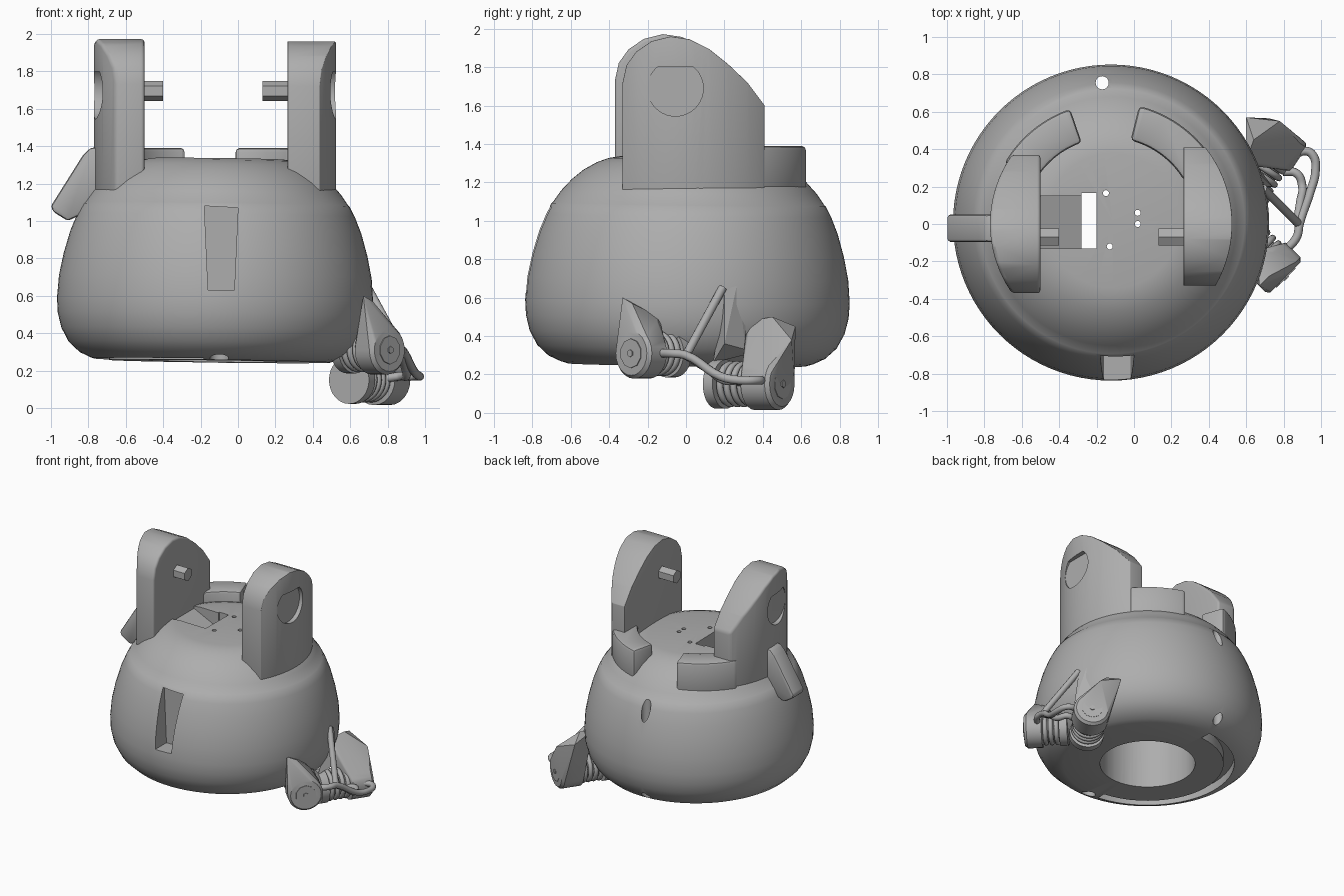
import bpy, bmesh, math
from mathutils import Vector, Matrix

if "Cube" in bpy.data.objects:
    bpy.data.objects.remove(bpy.data.objects["Cube"])

grey = bpy.data.materials.new("grey_plastic")
grey.use_nodes = True
colour = (0.42, 0.42, 0.42, 1)
grey.diffuse_color = colour
grey.node_tree.nodes["Principled BSDF"].inputs["Base Color"].default_value = colour
AXIS_X = -0.13


def make(name, bm):
    bmesh.ops.recalc_face_normals(bm, faces=bm.faces)
    mesh = bpy.data.meshes.new(name)
    bm.to_mesh(mesh)
    bm.free()
    ob = bpy.data.objects.new(name, mesh)
    bpy.context.collection.objects.link(ob)
    mesh.materials.append(grey)
    return ob


def select(ob):
    bpy.ops.object.select_all(action='DESELECT')
    ob.select_set(True)
    bpy.context.view_layer.objects.active = ob


def smooth(ob, degrees=32):
    select(ob)
    bpy.ops.object.shade_smooth_by_angle(angle=math.radians(degrees))
    return ob


def boolean(ob, cutter, operation='DIFFERENCE'):
    mod = ob.modifiers.new("cut", 'BOOLEAN')
    mod.operation, mod.object, mod.solver = operation, cutter, 'EXACT'
    select(ob)
    bpy.ops.object.modifier_apply(modifier=mod.name)
    bpy.data.objects.remove(cutter)


def bevel(ob, width, segments=3):
    mod = ob.modifiers.new("round", 'BEVEL')
    mod.width, mod.segments = width, segments
    mod.limit_method, mod.angle_limit = 'ANGLE', math.radians(35)
    select(ob)
    bpy.ops.object.modifier_apply(modifier=mod.name)


def rod(name, a, b, r, sides=32):
    a, b = Vector(a), Vector(b)
    bm = bmesh.new()
    turn = (b - a).to_track_quat('Z', 'Y').to_matrix().to_4x4()
    bmesh.ops.create_cone(bm, cap_ends=True, segments=sides, radius1=r, radius2=r,
                          depth=(b - a).length, matrix=Matrix.Translation((a + b) / 2) @ turn)
    return make(name, bm)


def prism(name, points, shift):
    bm = bmesh.new()
    face = bm.faces.new([bm.verts.new(p) for p in points])
    new = bmesh.ops.extrude_face_region(bm, geom=[face])["geom"]
    bmesh.ops.translate(bm, vec=shift, verts=[v for v in new if isinstance(v, bmesh.types.BMVert)])
    return make(name, bm)


def box(name, lo, hi):
    corners = [(lo[0], lo[1], lo[2]), (hi[0], lo[1], lo[2]), (hi[0], hi[1], lo[2]), (lo[0], hi[1], lo[2])]
    return prism(name, corners, (0, 0, hi[2] - lo[2]))


def ring_sector(name, r0, r1, z0, z1, start, end, steps=24):
    angles = [math.radians(start + (end - start) * i / steps) for i in range(steps + 1)]
    arc = lambda r, seq: [(AXIS_X + r * math.cos(a), r * math.sin(a), z0) for a in seq]
    return prism(name, arc(r1, angles) + arc(r0, angles[::-1]), (0, 0, z1 - z0))


# Round bowl body, slightly tilted
profile = [(0, .25), (.62, .25), (.66, .262), (.72, .29), (.78, .345), (.82, .42), (.84, .5),
           (.845, .58), (.836, .7), (.812, .82), (.778, .94), (.742, 1.03), (.713, 1.085),
           (.708, 1.088), (.665, 1.15), (.61, 1.21), (.55, 1.26), (.48, 1.3), (.42, 1.322),
           (.36, 1.332), (0, 1.332)]
bm = bmesh.new()
verts = [bm.verts.new((r, 0, z)) for r, z in profile]
edges = [bm.edges.new(pair) for pair in zip(verts, verts[1:])]
bmesh.ops.spin(bm, geom=verts + edges, cent=(0, 0, 0), axis=(0, 0, 1), angle=math.tau, steps=96)
bmesh.ops.remove_doubles(bm, verts=bm.verts, dist=1e-4)
tilt = Matrix.Rotation(.0125, 4, 'Y') @ Matrix.Rotation(-.013, 4, 'X')
bmesh.ops.transform(bm, matrix=Matrix.Translation((AXIS_X, 0, 0)) @ tilt, verts=bm.verts)
body = make("bowl_body", bm)

# Hollow core, bottom half-ring groove, front slot, drilled holes, top opening
boolean(body, rod("core_cut", (AXIS_X, 0, .1), (AXIS_X, 0, 1.16), .35, 64))
boolean(body, ring_sector("groove_cut", .56, .64, .1, .33, 95, 265))
boolean(body, prism("slot_cut", [(-.18, -.95, 1.08), (0, -.95, 1.07), (-.02, -.95, .63), (-.16, -.95, .63)],
                    (0, .26, 0)))
boolean(body, rod("front_hole_cut", (-.1, -.64, .1), (-.1, -.64, .4), .05))
boolean(body, rod("back_hole_cut", (-.17, .755, .1), (-.17, .755, 1.4), .035))
boolean(body, box("gap_cut", (-.28, -.13, 1), (-.2, .165, 1.5)))
boolean(body, prism("ramp_cut", [(-.5, -.13, 1.31), (-.27, -.13, 1.2), (-.27, -.13, 1.5), (-.5, -.13, 1.5)],
                    (0, .28, 0)))
for x, y in [(.02, .06), (.02, 0), (-.15, .165), (-.13, -.12)]:
    boolean(body, rod("pin_hole_cut", (x, y, 1.1), (x, y, 1.5), .016, 16))
smooth(body)

# Upright lugs, each with a flat-topped round recess and a hexagonal pin
lug_outline = [(-.33, 1.1), (-.33, 1.72), (-.31, 1.81), (-.26, 1.88), (-.18, 1.935), (-.08, 1.96),
               (.02, 1.945), (.12, 1.895), (.22, 1.815), (.32, 1.72), (.41, 1.6), (.41, 1.1)]
for side, name, inner, dy, dz, pin_end in [(1, "left", .265, 0, 0, .13), (-1, "right", -.5, -.04, .012, -.4)]:
    lug = prism(name + "_lug", [(inner, y + dy, z + dz) for y, z in lug_outline], (side * .5, 0, 0))
    boolean(lug, rod("curve_cut", (AXIS_X, 0, .9), (AXIS_X, 0, 2.2), .655 if side > 0 else .64, 96), 'INTERSECT')
    bevel(lug, .045)
    floor = inner + side * .225
    recess = rod("recess_cut", (floor, -.055 + dy, 1.69), (floor + side * .2, -.055 + dy, 1.69), .145, 40)
    boolean(recess, box("flat_cut", (-2, -1, 1.8), (2, 1, 2.5)))
    boolean(lug, recess)
    smooth(lug)
    rod(name + "_pin", (inner - side * -.03, -.07, 1.695), (pin_end, -.07, 1.695), .053, 6)

# Raised curved shoulders behind the lugs
for name, start, end in [("left", 30, 76), ("right", 109, 150)]:
    shoulder = ring_sector(name + "_shoulder", .46, .65, 1.1, 1.39, start, end, 16)
    bevel(shoulder, .025, 2)
    smooth(shoulder)

# Slanted side latch
latch = prism("side_latch", [(-.7, -.095, 1.4), (-.79, -.095, 1.39), (-.83, -.095, 1.35), (-1, -.095, 1.08),
                             (-.99, -.095, 1.05), (-.91, -.095, 1.0), (-.7, -.095, 1.1)], (0, .145, 0))
bevel(latch, .018, 2)
smooth(latch)


# Clamp pods: hull of a cylinder end and a pointed head, with a coil behind
def hull(name, points):
    bm = bmesh.new()
    for p in points:
        bm.verts.new(p)
    out = bmesh.ops.convex_hull(bm, input=bm.verts)
    loose = [v for v in bm.verts if not v.link_faces]
    bmesh.ops.delete(bm, geom=loose, context='VERTS')
    bmesh.ops.dissolve_limit(bm, angle_limit=.02, verts=bm.verts, edges=bm.edges)
    return make(name, bm)


def pod(name, cap, axis, r, length, coil, tips):
    cap, axis = Vector(cap), Vector(axis).normalized()
    turn = axis.to_track_quat('Z', 'Y')
    ring = [turn @ Vector((math.cos(a), math.sin(a), 0)) for a in [math.tau * i / 24 for i in range(24)]]
    points = [cap + v * r * .87 for v in ring]
    points += [cap - axis * d + v * r for d in (.02, length) for v in ring]
    smooth(hull(name + "_pod", points + tips), 25)
    rod(name + "_cap_disc", cap, cap + axis * .006, r * .58, 10)
    rod(name + "_cap_stud", cap, cap + axis * .012, .02, 6)
    end = cap - axis * (length + coil)
    smooth(rod(name + "_coil_core", cap - axis * length * .8, end, r * .68))
    smooth(rod(name + "_coil_end", end, end - axis * .06, r * .95))
    for i in range(int(coil / .042)):
        bpy.ops.mesh.primitive_torus_add(location=cap - axis * (length + .025 + i * .042),
                                         rotation=turn.to_euler(), major_radius=r * .76,
                                         minor_radius=.018, major_segments=32, minor_segments=8)
        coil_ring = bpy.context.object
        coil_ring.name = name + "_coil_ring"
        coil_ring.data.materials.append(grey)
        smooth(coil_ring, 60)


pod("front", (.81, -.285, .31), (1, -1, 0), .132, .13, .13,
    [Vector(p) for p in [(.67, -.33, .6), (.72, -.28, .57), (.66, -.14, .5), (.75, -.15, .47)]])
pod("back", (.82, .5, .15), (.55, .83, 0), .135, .17, .18,
    [Vector(p) for p in [(.6, .34, .48), (.64, .45, .5), (.6, .57, .45), (.78, .55, .38), (.64, .31, .4)]])

# Pointed fin between the pods
hull("clamp_fin", [(.67, .27, .69), (.63, .31, .66), (.62, .14, .26), (.66, .31, .33), (.74, .2, .36),
                   (.7, .2, .62), (.6, .3, .3)])


# Bent wire linking the pods
def wire(name, points):
    curve = bpy.data.curves.new(name, 'CURVE')
    curve.dimensions = '3D'
    curve.bevel_depth, curve.bevel_resolution, curve.use_fill_caps = .023, 3, True
    curve.resolution_u = 6
    spline = curve.splines.new('BEZIER')
    spline.bezier_points.add(len(points) - 1)
    for bp, p in zip(spline.bezier_points, points):
        bp.co = p
        bp.handle_left_type = bp.handle_right_type = 'AUTO'
    ob = bpy.data.objects.new(name, curve)
    bpy.context.collection.objects.link(ob)
    curve.materials.append(grey)
    select(ob)
    bpy.ops.object.convert(target='MESH')
    smooth(bpy.context.object, 60)


wire("wire_loop", [(.8, -.15, .31), (.87, -.07, .31), (.885, 0, .3), (.945, .18, .19), (.97, .28, .17),
                   (.955, .37, .17), (.91, .39, .17), (.84, .35, .17)])
wire("wire_return", [(.87, 0, .3), (.89, .12, .225), (.9, .2, .17), (.87, .27, .17), (.8, .28, .16)])
wire("wire_strut", [(.88, 0, .3), (.69, .19, .65)])
